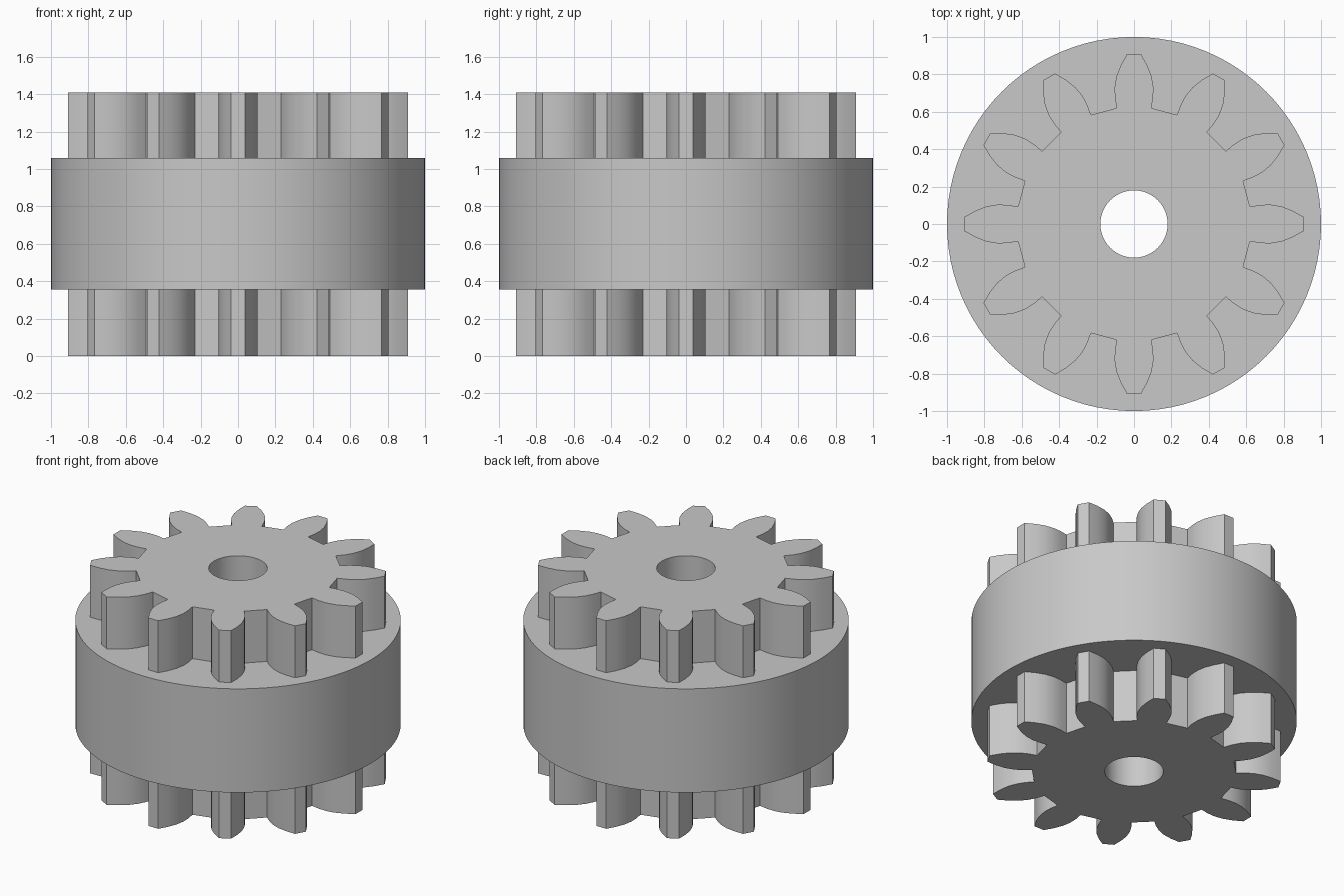
import bpy
import bmesh
from math import cos, sin, tau
from mathutils import Matrix, Vector

cube = bpy.data.objects.get("Cube")
if cube:
    bpy.data.objects.remove(cube, do_unlink=True)

HEIGHT = 1.41
COLLAR_BOTTOM, COLLAR_TOP = 0.355, 1.058
TEETH = 12

grey = bpy.data.materials.new("plain_grey")
grey.use_nodes = True
colour = (0.58, 0.58, 0.58, 1)
grey.diffuse_color = colour
grey.node_tree.nodes["Principled BSDF"].inputs["Base Color"].default_value = colour


def prism(name, outline, z0, z1):
    """Extrude a closed counter-clockwise outline from z0 to z1."""
    bm = bmesh.new()
    base = bm.faces.new([bm.verts.new((p[0], p[1], z0)) for p in outline])
    top = bmesh.ops.extrude_face_region(bm, geom=[base])["geom"]
    verts = [g for g in top if isinstance(g, bmesh.types.BMVert)]
    bmesh.ops.translate(bm, verts=verts, vec=(0, 0, z1 - z0))
    bmesh.ops.recalc_face_normals(bm, faces=bm.faces)
    mesh = bpy.data.meshes.new(name)
    bm.to_mesh(mesh)
    bm.free()
    mesh.materials.append(grey)
    obj = bpy.data.objects.new(name, mesh)
    bpy.context.collection.objects.link(obj)
    return obj


def circle(radius, count):
    return [(radius * cos(tau * i / count), radius * sin(tau * i / count)) for i in range(count)]


def gear_outline():
    # Half a tooth from root to tip, as (distance out, half width)
    flank = [(0.62, 0.092), (0.675, 0.102), (0.73, 0.104), (0.79, 0.094), (0.85, 0.07), (0.908, 0.037)]
    tooth = [Vector((r, -w)) for r, w in flank] + [Vector((r, w)) for r, w in reversed(flank)]
    points = []
    for i in range(TEETH):
        turn = Matrix.Rotation(tau * i / TEETH, 2)
        points += [turn @ p for p in tooth]
    return points


def combine(target, helper, operation):
    """Apply a boolean and discard its helper."""
    helper.hide_render = True
    mod = target.modifiers.new(operation, "BOOLEAN")
    mod.operation = operation
    mod.solver = "EXACT"
    mod.object = helper
    bpy.ops.object.select_all(action="DESELECT")
    bpy.context.view_layer.objects.active = target
    target.select_set(True)
    bpy.ops.object.modifier_apply(modifier=mod.name)
    bpy.data.objects.remove(helper, do_unlink=True)


# Toothed shaft, showing above and below the collar
gear = prism("collared_gear", gear_outline(), 0, HEIGHT)

# Wide round collar around the middle
collar = prism("collar", circle(1.0, 96), COLLAR_BOTTOM, COLLAR_TOP)
combine(gear, collar, "UNION")

# Bore through the centre
bore = prism("bore_cutter", circle(0.18, 48), -0.2, HEIGHT + 0.2)
combine(gear, bore, "DIFFERENCE")

# Rounded flanks and walls, crisp rims
bpy.ops.object.shade_smooth_by_angle()
